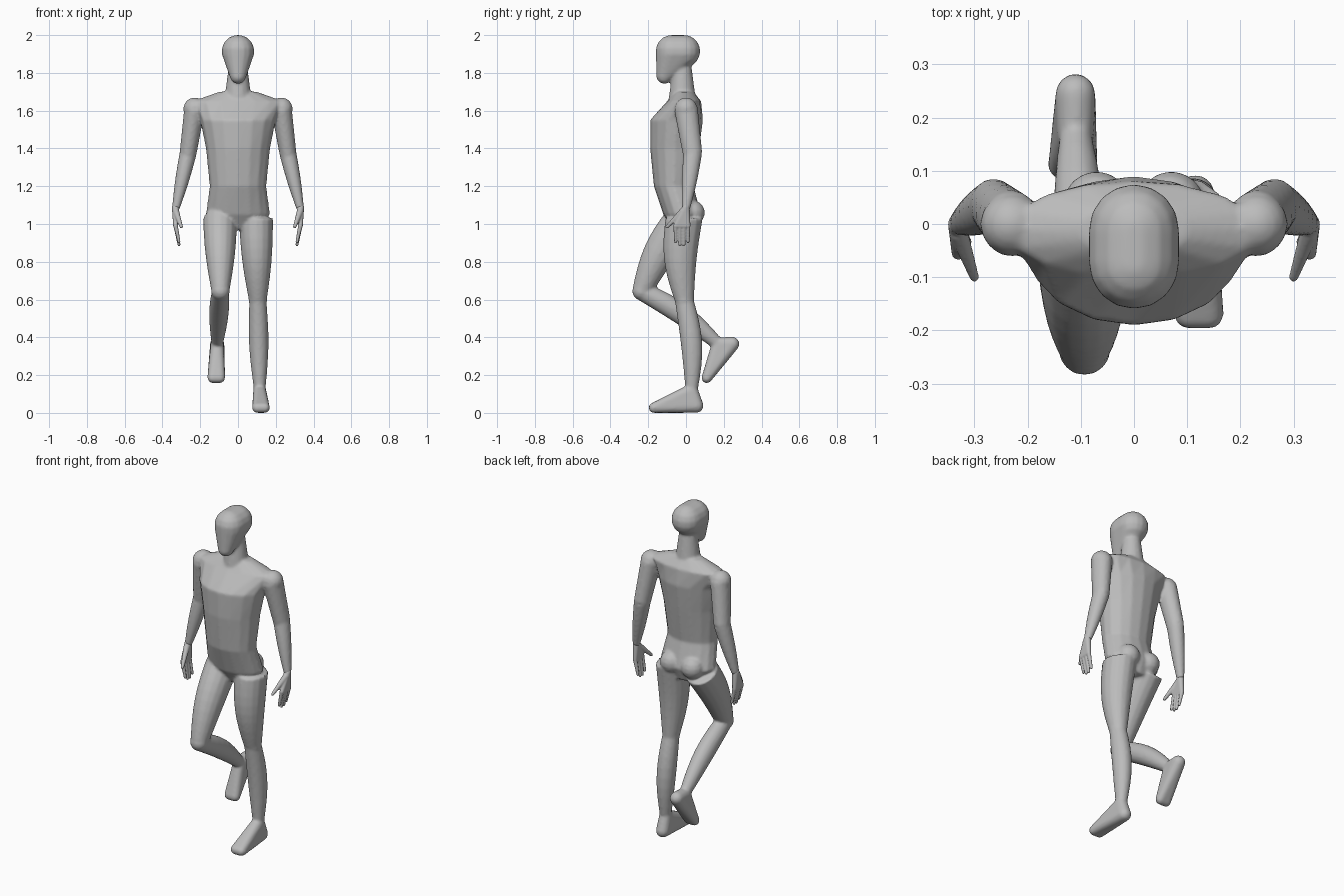
import bpy, bmesh, math
from mathutils import Vector

cube = bpy.data.objects.get("Cube")
if cube:
    bpy.data.objects.remove(cube)

colour = (0.5, 0.5, 0.5, 1)
grey = bpy.data.materials.new("plain_grey")
grey.use_nodes = True
grey.diffuse_color = colour
grey.node_tree.nodes["Principled BSDF"].inputs["Base Color"].default_value = colour

SIDES = 16
TURN = [2 * math.pi * k / SIDES for k in range(SIDES)]
X_AXIS = Vector((1, 0, 0))


def oval(bm, centre, across, along):
    """One ring of vertices around a centre."""
    return [bm.verts.new(centre + across * math.cos(a) + along * math.sin(a)) for a in TURN]


def skin(bm, loops):
    """Join rings with quads and close both ends."""
    faces = [bm.faces.new((low[k - 1], low[k], high[k], high[k - 1]))
             for low, high in zip(loops, loops[1:]) for k in range(SIDES)]
    faces += [bm.faces.new(loops[0]), bm.faces.new(loops[-1])]
    bmesh.ops.recalc_face_normals(bm, faces=faces)


def tube(bm, start, end, start_radius, end_radius, bulge=0, sway=0, depth=1, steps=8):
    """Tapered limb that swells by bulge and bows backward by sway halfway along."""
    direction = (end - start).normalized()
    across = (X_AXIS - direction * X_AXIS.dot(direction)).normalized()
    back = across.cross(direction)
    loops = []
    for i in range(steps + 1):
        t = i / steps
        swell = math.sin(math.pi * t)
        radius = start_radius + (end_radius - start_radius) * t + bulge * swell
        centre = start.lerp(end, t) + back * sway * swell
        loops.append(oval(bm, centre, across * radius, back * radius * depth))
    skin(bm, loops)


def hull(bm, *balls):
    """Tight skin around one or more (centre, radius) balls."""
    points = []
    for centre, radius in balls:
        for band in range(SIDES // 2):
            tilt = math.pi * (band + 0.5) * 2 / SIDES
            rise = Vector((0, 0, math.cos(tilt) * radius))
            spread = math.sin(tilt) * radius
            points += oval(bm, centre + rise, X_AXIS * spread, Vector((0, spread, 0)))
    result = bmesh.ops.convex_hull(bm, input=points)
    spare = {v for v in result["geom_interior"] + result["geom_unused"]
             if isinstance(v, bmesh.types.BMVert)}
    bmesh.ops.delete(bm, geom=list(spare), context="VERTS")


def finish(name, bm, voxel):
    """Make the object and weld its overlapping parts into one smooth skin."""
    mesh = bpy.data.meshes.new(name)
    bm.to_mesh(mesh)
    bm.free()
    mesh.materials.append(grey)
    figure = bpy.data.objects.new(name, mesh)
    bpy.context.collection.objects.link(figure)
    weld = figure.modifiers.new("weld", "REMESH")
    weld.mode = "VOXEL"
    weld.voxel_size = voxel
    weld.use_smooth_shade = True
    relax = figure.modifiers.new("relax", "SMOOTH")
    relax.iterations = 4


def leg(bm, hip, knee, ankle, heel, toe):
    tube(bm, hip, knee, 0.09, 0.048, bulge=0.01, sway=-0.02, depth=1.1)
    hull(bm, (knee, 0.05))
    tube(bm, knee, ankle, 0.045, 0.03, bulge=0.014, sway=0.02, depth=1.1)
    # The foot spans ankle, heel and both edges of the toes
    half_width = X_AXIS * 0.02
    hull(bm, (ankle, 0.034), (heel, 0.038), (toe - half_width, 0.027), (toe + half_width, 0.027))


def arm(bm, side):
    shoulder = Vector((side * 0.23, 0, 1.61))
    elbow = Vector((side * 0.265, 0.035, 1.37))
    wrist = Vector((side * 0.33, 0, 1.08))
    hull(bm, (shoulder, 0.06))
    tube(bm, shoulder, elbow, 0.055, 0.045, depth=1.15)
    hull(bm, (elbow, 0.045))
    tube(bm, elbow, wrist, 0.045, 0.02, bulge=0.004, depth=1.1)


def hand(name, side):
    bm = bmesh.new()
    wrist = Vector((side * 0.33, 0, 1.09))
    knuckles = [Vector((side * 0.33, -0.055 + 0.022 * i, 0.99)) for i in range(4)]
    hull(bm, (wrist, 0.02), (knuckles[0], 0.013), (knuckles[-1], 0.013))
    # Fingers curl inward, the middle pair longest
    for i, knuckle in enumerate(knuckles):
        length = 0.1 if i in (1, 2) else 0.085
        tip = knuckle + Vector((-side * 0.018, 0, -length))
        tube(bm, knuckle, tip, 0.012, 0.008)
        hull(bm, (tip, 0.008))
    thumb_tip = Vector((side * 0.3, -0.1, 0.985))
    tube(bm, wrist - Vector((0, 0.015, 0.02)), thumb_tip, 0.018, 0.009)
    hull(bm, (thumb_tip, 0.009))
    finish(name, bm, 0.004)


body = bmesh.new()

# Torso, from crotch to collar: height, half width, front, back
loops = []
for height, half_width, front, back in (
        (0.97, 0.08, -0.07, 0.05), (1.05, 0.17, -0.12, 0.08), (1.2, 0.15, -0.17, 0.04),
        (1.4, 0.17, -0.19, 0.07), (1.55, 0.2, -0.19, 0.09), (1.65, 0.24, -0.1, 0.08),
        (1.7, 0.1, -0.06, 0.04)):
    centre = Vector((0, (front + back) / 2, height))
    loops.append(oval(body, centre, X_AXIS * half_width, Vector((0, (back - front) / 2, 0))))
skin(body, loops)

# Neck, skull and chin
tube(body, Vector((0, -0.02, 1.6)), Vector((0, -0.02, 1.83)), 0.08, 0.05)
hull(body, (Vector((0, -0.075, 1.915)), 0.086), (Vector((0, -0.01, 1.915)), 0.086),
     (Vector((0, -0.115, 1.785)), 0.043))

# Arms, buttocks and hands on both sides
for side, name in ((1, "left_hand"), (-1, "right_hand")):
    arm(body, side)
    hull(body, (Vector((side * 0.07, 0.035, 1.06)), 0.065))
    hand(name, side)

# Standing left leg
leg(body, hip=Vector((0.095, -0.01, 1.03)), knee=Vector((0.105, -0.01, 0.6)),
    ankle=Vector((0.115, 0.03, 0.12)), heel=Vector((0.115, 0.055, 0.038)),
    toe=Vector((0.122, -0.17, 0.027)))

# Raised right leg
leg(body, hip=Vector((-0.095, -0.01, 1.03)), knee=Vector((-0.093, -0.235, 0.645)),
    ankle=Vector((-0.11, 0.17, 0.365)), heel=Vector((-0.11, 0.245, 0.365)),
    toe=Vector((-0.115, 0.11, 0.185)))

finish("body", body, 0.008)
